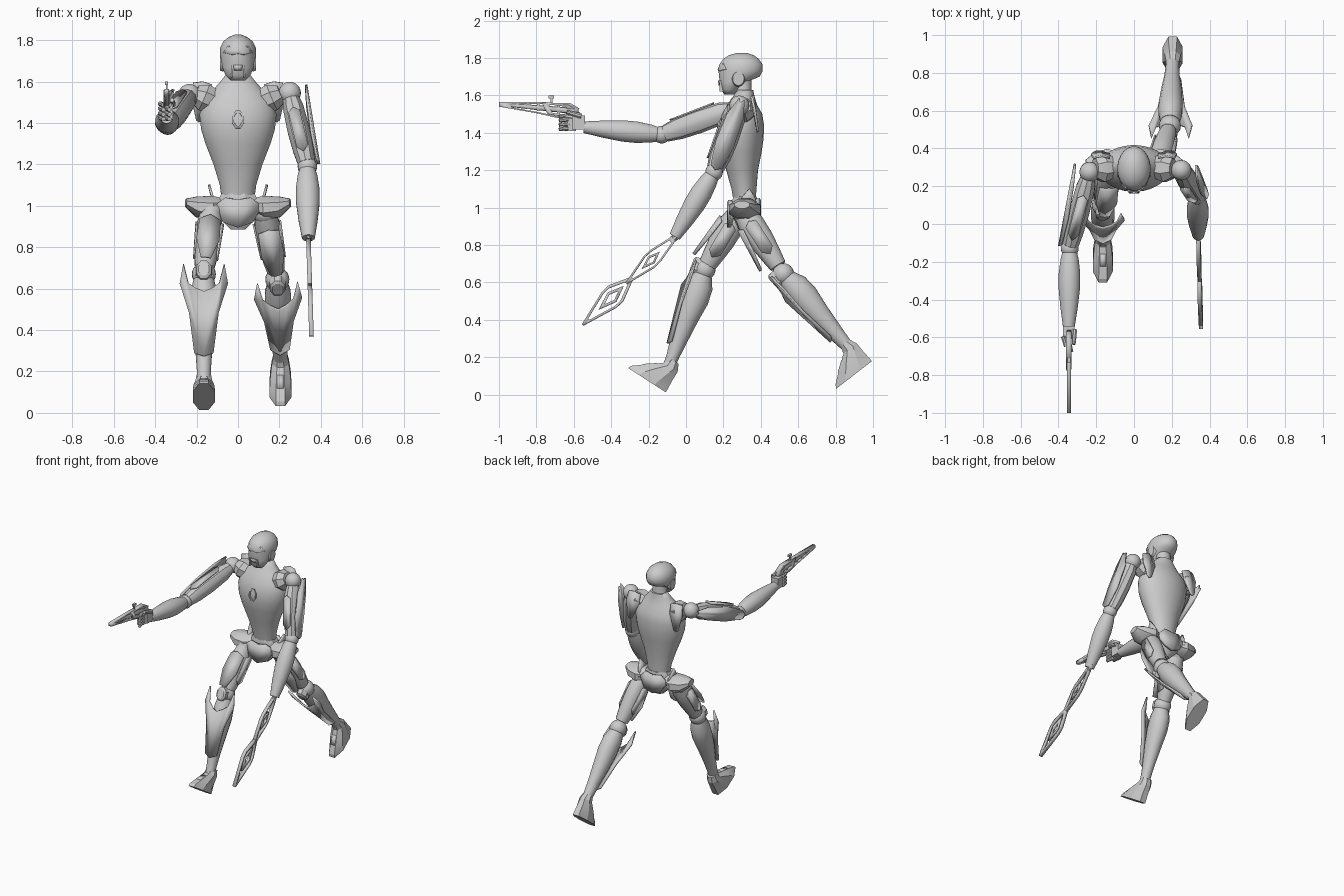
import bpy, bmesh, math
from mathutils import Vector, Matrix

if "Cube" in bpy.data.objects:
    bpy.data.objects.remove(bpy.data.objects["Cube"], do_unlink=True)

GREY = (0.6, 0.6, 0.6, 1)
metal = bpy.data.materials.new("grey_metal")
metal.use_nodes = True
metal.diffuse_color = GREY
metal.node_tree.nodes["Principled BSDF"].inputs["Base Color"].default_value = GREY

FRONT, UP, SIDE = Vector((0, -1, 0)), Vector((0, 0, 1)), Vector((1, 0, 0))


def frame(start, end, front):
    """Local axes: x across, y towards the front hint, z from start to end."""
    start = Vector(start)
    along = (Vector(end) - start).normalized()
    facing = (front - along * front.dot(along)).normalized()
    across = facing.cross(along)
    matrix = Matrix((across, facing, along)).transposed().to_4x4()
    matrix.translation = start
    return matrix


def finish(name, bm, matrix, angle=35):
    bmesh.ops.recalc_face_normals(bm, faces=bm.faces)
    mesh = bpy.data.meshes.new(name)
    bm.to_mesh(mesh)
    bm.free()
    mesh.transform(matrix)
    mesh.materials.append(metal)
    obj = bpy.data.objects.new(name, mesh)
    bpy.context.collection.objects.link(obj)
    bpy.ops.object.select_all(action="DESELECT")
    obj.select_set(True)
    bpy.context.view_layer.objects.active = obj
    bpy.ops.object.shade_smooth_by_angle(angle=math.radians(angle))
    return obj


def loft(name, matrix, stations, sides=16, angle=35):
    """Stations are (distance, half width, half depth, depth offset)."""
    bm = bmesh.new()
    rings = []
    grow = 1 / math.cos(math.pi / sides)
    for dist, wide, deep, shift in stations:
        turn = [math.tau * (i + 0.5) / sides for i in range(sides)]
        rings.append([bm.verts.new((wide * grow * math.cos(a),
                                    shift + deep * grow * math.sin(a), dist)) for a in turn])
    for low, high in zip(rings, rings[1:]):
        for i in range(sides):
            j = (i + 1) % sides
            bm.faces.new((low[i], low[j], high[j], high[i]))
    bm.faces.new(rings[0])
    bm.faces.new(rings[-1])
    return finish(name, bm, matrix, angle)


def shell(name, matrix, half, thick=0.012):
    """Folded plate: half outline (across, along, out) mirrored on its middle line."""
    bm = bmesh.new()
    for sign in (1, -1):
        bm.faces.new([bm.verts.new((sign * x, out, dist)) for x, dist, out in half])
    bmesh.ops.remove_doubles(bm, verts=bm.verts, dist=0.0001)
    obj = finish(name, bm, matrix, 20)
    solid = obj.modifiers.new("thickness", "SOLIDIFY")
    solid.thickness, solid.offset = thick, 0
    return obj


def open_frame(name, matrix, outline, hole, thick):
    """Flat ring in the local y-z plane, hole is the inner scale."""
    bm = bmesh.new()
    mid = sum((Vector(p) for p in outline), Vector((0, 0))) / len(outline)
    inner = [mid + (Vector(p) - mid) * hole for p in outline]
    a, b = [[bm.verts.new((0, p[0], p[1])) for p in pts] for pts in (outline, inner)]
    for i in range(len(a)):
        j = (i + 1) % len(a)
        bm.faces.new((a[i], a[j], b[j], b[i]))
    obj = finish(name, bm, matrix, 20)
    solid = obj.modifiers.new("thickness", "SOLIDIFY")
    solid.thickness, solid.offset = thick, 0


def ball(name, centre, radius):
    bm = bmesh.new()
    bmesh.ops.create_uvsphere(bm, u_segments=20, v_segments=12, radius=radius)
    finish(name, bm, Matrix.Translation(centre))


def block(name, centre, size, matrix=Matrix()):
    bm = bmesh.new()
    bmesh.ops.create_cube(bm, size=1, matrix=Matrix.Translation(centre) @ Matrix.Diagonal((*size, 1)))
    finish(name, bm, matrix)


# Torso, neck and head, all stacked upwards
loft("torso", Matrix(), [(1.0, .075, .055, .315), (1.1, .088, .067, .31), (1.2, .118, .085, .3),
     (1.3, .157, .11, .295), (1.37, .178, .122, .293), (1.44, .186, .122, .295),
     (1.5, .172, .108, .3), (1.55, .13, .08, .3), (1.6, .085, .055, .31), (1.63, .062, .045, .315)], 32, 60)
loft("neck", Matrix(), [(1.55, .07, .05, .315), (1.63, .05, .045, .305), (1.72, .05, .05, .3)], 20)
loft("head", Matrix(), [(1.605, .035, .03, .235), (1.63, .06, .047, .235), (1.67, .076, .07, .25),
     (1.7, .084, .108, .285), (1.73, .088, .118, .292), (1.765, .086, .116, .294),
     (1.795, .071, .095, .294), (1.815, .046, .066, .296), (1.828, .015, .025, .298)], 24, 60)
chest_axis = frame((0, .19, 1.415), (0, .165, 1.418), UP)
loft("chest_badge", chest_axis, [(0, .028, .042, 0), (.025, .028, .042, 0), (.025, .02, .032, 0), (.012, .018, .03, 0)], 8)
face = frame((0, .178, 1.79), (0, .178, 1.6), FRONT)
shell("brow_plate", face, [(0, .02, -.01), (.05, .02, -.025), (.07, .05, -.035), (.03, .06, .002), (0, .055, .006)], .008)
shell("mouth_plate", face, [(0, .11, .003), (.022, .11, 0), (.018, .135, -.005), (0, .135, 0)], .008)
for side in (1, -1):
    block("cheek_line", (side * .03, .193, 1.65), (.006, .03, .06))
    loft("ear_disc", frame((side * .07, .28, 1.69), (side * .088, .28, 1.69), UP),
         [(0, .036, .042, 0), (.018, .03, .036, 0)], 16)

# Pelvis with front guard and hip guards
loft("pelvis", Matrix(), [(.885, .035, .03, .31), (.94, .09, .06, .315), (1.0, .11, .075, .315),
     (1.06, .08, .062, .315)], 8)
belly = frame((0, .25, 1.06), (0, .25, .88), FRONT)
shell("groin_guard", belly, [(0, .03, .02), (.06, .02, .015), (.115, .06, -.01), (.07, .14, .01), (0, .165, .02)], .02)
shell("tail_guard", frame((0, .38, 1.06), (0, .38, .88), -FRONT),
      [(0, .02, .01), (.06, .01, .005), (.11, .06, -.01), (.06, .13, .01), (0, .15, .01)], .02)
for side in (1, -1):
    hip_axis = frame((side * .07, .32, .985), (side * .25, .3, 1.0), UP)
    loft("hip_guard", hip_axis, [(0, .05, .04, .01), (.06, .085, .058, 0), (.13, .075, .05, 0), (.185, .04, .02, .015)], 8)
    shell("waist_fin", frame((side * .1, .33, 1.0), (side * .13, .34, 1.11), SIDE * side),
          [(0, 0, .01), (.06, 0, .01), (.035, .06, .012), (0, .11, .012)])

# Legs: one striding forward, one trailing
LEGS = [("right", (-.13, .28, .97), (-.165, .10, .67), (-.165, -.08, .18), (-.165, -.107, .012), (-.84, .54)),
        ("left", (.13, .31, .97), (.19, .52, .645), (.205, .87, .25), (.205, .995, .18), (-.79, -.61))]
for side, hip, knee, ankle, heel, toe in LEGS:
    thigh, shin = frame(hip, knee, FRONT), frame(knee, ankle, FRONT)
    reach = (Vector(ankle) - Vector(knee)).length
    ball(side + "_hip_joint", hip, .06)
    loft(side + "_thigh", thigh, [(0, .05, .055, 0), (.07, .06, .07, 0), (.17, .06, .068, 0),
         (.28, .052, .054, 0), (.34, .042, .045, 0)], 12)
    shell(side + "_thigh_plate", thigh, [(0, .06, .075), (.05, .08, .06), (.055, .2, .075), (.025, .31, .09), (0, .31, .095)])
    for turn in (SIDE, -SIDE):
        shell(side + "_thigh_panel", frame(hip, knee, turn), [(0, .06, .066), (.035, .08, .06), (.035, .24, .055), (0, .27, .057)], .008)
    ball(side + "_knee_joint", knee, .058)
    loft(side + "_kneecap", frame(knee, Vector(knee) + shin.col[1].xyz, UP), [(.03, .04, .05, 0), (.065, .036, .046, 0), (.074, .025, .034, 0)], 8)
    loft(side + "_shin", shin, [(.03, .05, .05, 0), (.09, .062, .07, -.005), (.17, .063, .073, -.005),
         (.28, .054, .06, 0), (.4, .04, .045, 0), (reach - .03, .034, .034, 0), (reach + .02, .032, .032, 0)], 14)
    shell(side + "_shin_guard", shin, [(0, .12, .085), (.04, .1, .08), (.075, .07, .07), (.098, -.03, .06),
          (.115, .07, .055), (.07, .22, .055), (.045, .42, .035), (0, .44, .05)])
    # Wedge foot, built up from its sole
    heel, toe = Vector(heel), Vector((0, *toe))
    sole = frame(heel, heel + toe.cross(SIDE), toe)
    if sole.col[2].z < 0:
        sole = frame(heel, heel - toe.cross(SIDE), toe)
    loft(side + "_foot", sole, [(0, .053, .12, .122), (.02, .053, .115, .117), (.07, .05, .082, .088),
         (.125, .041, .045, .052), (.165, .034, .03, .056)], 8, 20)
    shell(side + "_foot_panel", sole, [(0, .1, .125), (.016, .1, .125), (.016, .06, .18), (0, .06, .18)], .01)

# Arms: the right one aims forward, the left one hangs with a blade
ARMS = [("right", -1, (-.235, .275, 1.535), (-.34, -.13, 1.39), (-.345, -.545, 1.43), UP),
        ("left", 1, (.25, .285, 1.545), (.335, .15, 1.19), (.34, -.06, .845), FRONT)]
for side, sign, shoulder, elbow, wrist, front in ARMS:
    upper, lower = frame(shoulder, elbow, front), frame(elbow, wrist, front)
    size = (Vector(elbow) - Vector(shoulder)).length / .39
    span = (Vector(wrist) - Vector(elbow)).length
    ball(side + "_shoulder_joint", shoulder, .054)
    collar = frame((sign * .11, .3, 1.5), (sign * .215, .295, 1.545), UP)
    loft(side + "_collar", collar, [(0, .055, .06, 0), (.06, .075, .066, 0), (.105, .05, .045, 0)], 8)
    shell(side + "_collar_fin", frame((sign * .17, .35, 1.6), (sign * .19, .37, 1.39), -FRONT),
          [(0, 0, .01), (.045, .01, 0), (.05, .08, .01), (.015, .19, .015), (0, .2, .015)])
    loft(side + "_upper_arm", upper, [(d * size, w, h, 0) for d, w, h in
         ((.03, .04, .04), (.08, .05, .056), (.2, .054, .06), (.3, .05, .056), (.37, .042, .044))], 10)
    shell(side + "_arm_guard", frame(shoulder, elbow, SIDE * sign), [(x, d * size, out) for x, d, out in
          ((0, .0, .085), (.015, -.02, .085), (.045, .08, .07), (.05, .24, .055), (.03, .37, .052), (0, .39, .058))])
    shell(side + "_arm_panel", upper, [(x, d * size, out) for x, d, out in
          ((0, .1, .066), (.028, .12, .062), (.028, .3, .058), (0, .33, .06))], .008)
    ball(side + "_elbow_joint", elbow, .047)
    loft(side + "_forearm", lower, [(f * span, w, w, 0) for f, w in
         ((.04, .038), (.14, .048), (.32, .057), (.5, .057), (.75, .046), (1, .031))], 20)

# Left hand blade: two linked diamonds, each with a smaller one inside
blade = frame((.34, -.055, .845), (.355, -.555, .37), FRONT)
loft("blade_socket", blade, [(-.03, .02, .024, 0), (.02, .012, .018, 0)], 8)
for low, wide, mid, high in ((0, .042, .18, .36), (.33, .058, .47, .685)):
    open_frame("blade_diamond", blade, [(-.012, low), (-wide, mid - .03), (-wide, mid + .02), (-.006, high),
               (.006, high), (wide, mid + .02), (wide, mid - .03), (.012, low)], .78, .022)
    open_frame("blade_core", blade, [(0, mid - wide * 1.5), (wide * .6, mid), (0, mid + wide * 1.7), (-wide * .6, mid)], .55, .016)

# Right hand: palm, curled fingers and thumb round the grip
block("palm", (-.345, -.575, 1.455), (.06, .07, .075))
for i in range(4):
    z = 1.425 + i * .023
    for name, y, x in (("finger", -.625, -.375), ("fingertip", -.655, -.345)):
        loft(name, frame((x, y + .03, z), (x + .015, y - .025, z - .006), UP), [(0, .012, .011, 0), (.055, .01, .01, 0)], 8)
loft("thumb", frame((-.315, -.56, 1.49), (-.32, -.65, 1.515), UP), [(0, .014, .014, 0), (.08, .01, .01, 0)], 8)

# Skeletal pistol with a long tapering open barrel
gun = Matrix.Translation((-.345, 0, 0))
open_frame("pistol_frame", gun, [(-1, 1.565), (-1, 1.54), (-.8, 1.505), (-.62, 1.465), (-.56, 1.5), (-.6, 1.545), (-.75, 1.565)], .72, .022)
open_frame("pistol_rear", gun, [(-.77, 1.56), (-.74, 1.5), (-.6, 1.475), (-.57, 1.53), (-.62, 1.56)], .7, .03)
loft("pistol_barrel", frame((-.345, -.58, 1.515), (-.345, -.995, 1.553), UP), [(0, .014, .016, 0), (.2, .011, .013, 0), (.415, .006, .008, 0)], 10)
block("pistol_grip", (-.345, -.61, 1.46), (.024, .045, .1))
for i in range(5):
    y = -.68 - i * .055
    block("barrel_rib", (-.345, y, 1.528 - i * .0 + i * .005), (.016, .012, .06 - i * .009))
block("pistol_sight", (-.345, -.72, 1.592), (.016, .03, .016))
block("sight_post", (-.345, -.72, 1.572), (.008, .01, .03))
